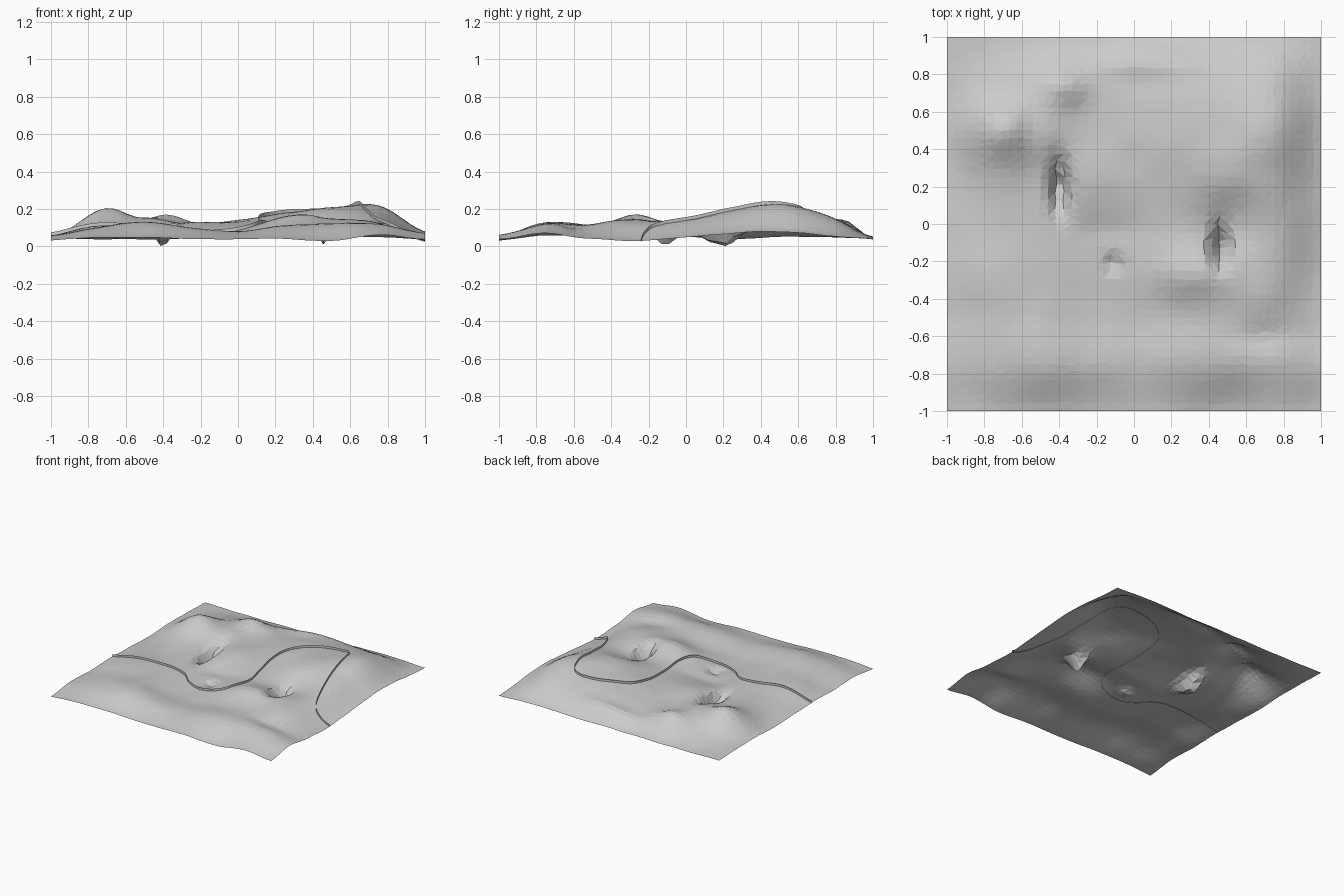
import bpy, bmesh, math
from mathutils import Vector, noise

if "Cube" in bpy.data.objects:
    bpy.data.objects.remove(bpy.data.objects["Cube"])

# Coarse relief in hundredths: rows from back (y=1) to front (y=-1), columns x=-1..1
RELIEF = ["4 4 4 4 4 4 5 5 4",
          "5 8 12 11 12 15 16 16 6",
          "5 17 16 12 14 18 20 22 8",
          "4 11 10 13 13 16 20 18 7",
          "5 9 9 9 10 12 11 14 5",
          "6 11 10 7 9 14 14 12 3",
          "5 10 11 7 7 10 12 10 4",
          "6 10 13 10 8 11 12 12 7",
          "3 5 5 4 4 4 3 6 4"]
H = [[int(v) / 100 for v in row.split()] for row in reversed(RELIEF)]

# Local knolls (+) and gullies or pits (-): x, y, radius x, radius y, rise
DETAILS = [(-0.40, 0.20, 0.05, 0.14, -0.11),
           (0.46, -0.12, 0.045, 0.10, -0.115),
           (-0.11, -0.21, 0.05, 0.05, -0.03),
           (-0.70, 0.50, 0.11, 0.12, 0.03),
           (-0.55, 0.55, 0.06, 0.15, -0.01),
           (-0.37, 0.74, 0.12, 0.10, 0.05),
           (0.10, 0.87, 0.30, 0.08, 0.045),
           (-0.15, -0.03, 0.2, 0.08, -0.015),
           (0.33, -0.28, 0.16, 0.11, 0.03),
           (0.7, -0.37, 0.14, 0.12, 0.02),
           (0.72, -0.6, 0.18, 0.07, -0.02)]


def spline(p, t):
    a, b, c, d = p
    return b + 0.5 * t * (c - a + t * (2 * a - 5 * b + 4 * c - d + t * (3 * (b - c) + d - a)))


def cell(v):
    u = min(max((v + 1) * 4, 0), 8)
    i = min(int(u), 7)
    return [min(max(i + k, 0), 8) for k in (-1, 0, 1, 2)], u - i


def height(x, y):
    ci, tx = cell(x)
    ri, ty = cell(y)
    z = spline([spline([H[r][c] for c in ci], tx) for r in ri], ty)
    for px, py, rx, ry, d in DETAILS:
        z += d * math.exp(-((x - px) / rx) ** 2 - ((y - py) / ry) ** 2)
    z += 0.004 * noise.noise(Vector((x * 6, y * 6, 2.5)))
    return max(z, 0.0)


def add_object(name, bm):
    me = bpy.data.meshes.new(name)
    bm.to_mesh(me)
    bm.free()
    ob = bpy.data.objects.new(name, me)
    bpy.context.collection.objects.link(ob)
    return ob


# Faceted hilly ground sheet
bm = bmesh.new()
bmesh.ops.create_grid(bm, x_segments=48, y_segments=48, size=1)
for v in bm.verts:
    x, y = v.co.x, v.co.y
    if abs(x) < 0.99 and abs(y) < 0.99:  # irregular facets
        x += 0.015 * noise.noise(Vector((x * 40, y * 40, 0.3)))
        y += 0.015 * noise.noise(Vector((x * 40, y * 40, 7.7)))
    v.co = (x, y, height(x, y))
bmesh.ops.triangulate(bm, faces=bm.faces[:])
add_object("terrain", bm)

# Thin winding wall, an upright ribbon following the ground
PATH = [(-1, -0.2), (-0.75, -0.21), (-0.5, -0.18), (-0.35, -0.2), (-0.25, -0.28),
        (-0.13, -0.33), (0.0, -0.32), (0.1, -0.26), (0.155, -0.1), (0.13, 0.1),
        (0.11, 0.3), (0.15, 0.47), (0.28, 0.57), (0.43, 0.62), (0.58, 0.61),
        (0.64, 0.48), (0.68, 0.25), (0.74, 0.02), (0.82, -0.16), (0.9, -0.22), (1, -0.24)]
bm = bmesh.new()
prev = None
n = len(PATH)
for i in range(n - 1):
    pts = [PATH[min(max(i + k, 0), n - 1)] for k in (-1, 0, 1, 2)]
    for s in range(8 + (i == n - 2)):
        x, y = (spline([p[k] for p in pts], s / 8) for k in (0, 1))
        z = height(x, y)
        pair = [bm.verts.new((x, y, z - 0.004)), bm.verts.new((x, y, z + 0.018))]
        if prev:
            bm.faces.new((prev[0], pair[0], pair[1], prev[1]))
        prev = pair
add_object("winding_wall", bm)
